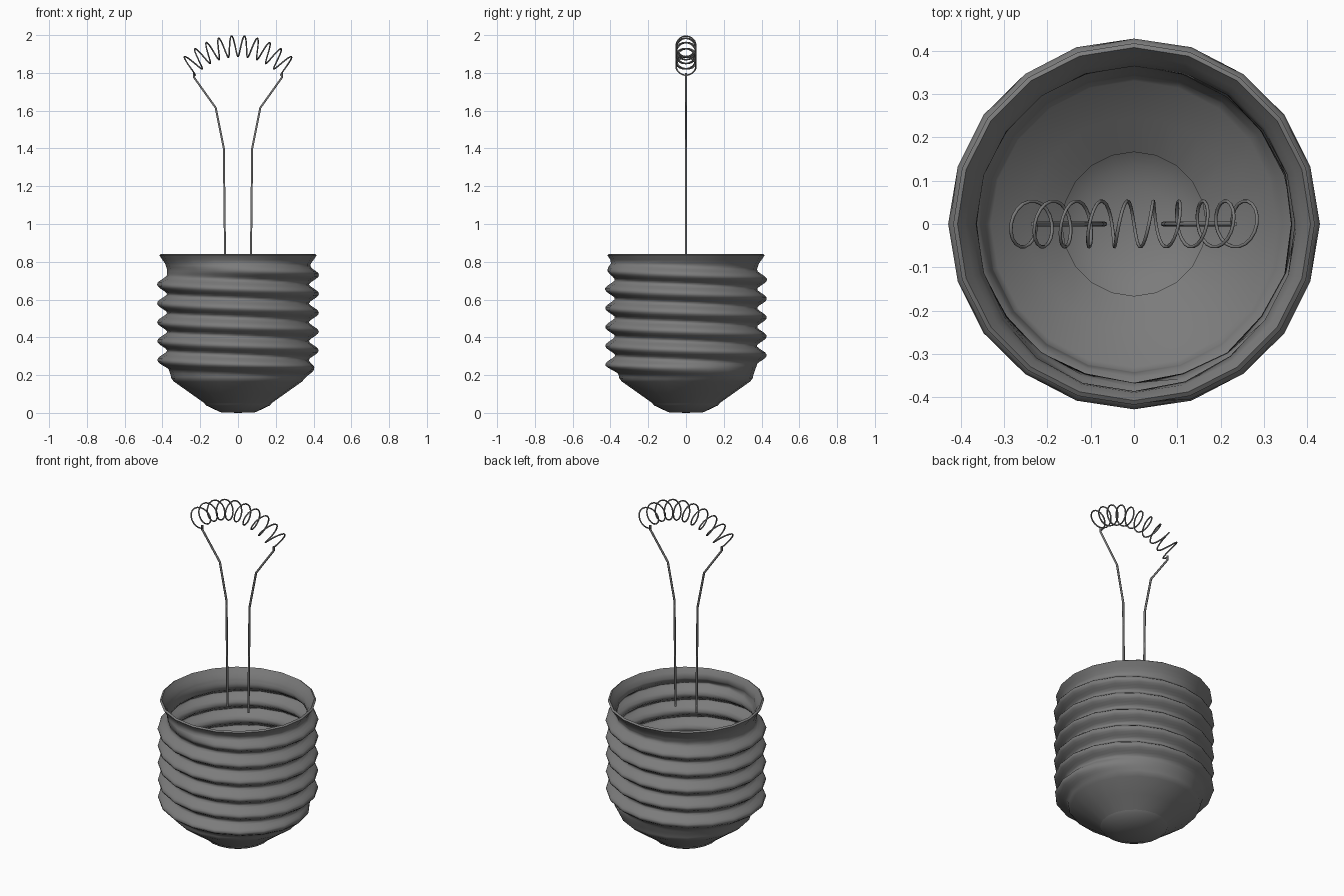
import bpy, bmesh, math

if "Cube" in bpy.data.objects:
    bpy.data.objects.remove(bpy.data.objects["Cube"])

SIDES = 20
PITCH = 0.1

# Dark grey metal
metal = bpy.data.materials.new("dark_metal")
metal.diffuse_color = (0.2, 0.2, 0.2, 1)
metal.use_nodes = True
metal.node_tree.nodes["Principled BSDF"].inputs["Base Color"].default_value = metal.diffuse_color


def lerp_profile(points, z):
    """Radius at height z from a list of (z, r) points."""
    for (z0, r0), (z1, r1) in zip(points, points[1:]):
        if z <= z1:
            return r0 + (r1 - r0) * (z - z0) / (z1 - z0)
    return points[-1][1]


def smooth(t):
    t = max(0.0, min(1.0, t))
    return t * t * (3 - 2 * t)


def lathe(name, heights, radius, cap=None, thickness=0, angle=40):
    """Revolve rings of radius(z, theta); optionally close to a centre point."""
    bm = bmesh.new()
    rings = []
    for z in heights:
        ring = []
        for i in range(SIDES):
            a = 2 * math.pi * i / SIDES
            r = radius(z, a)
            ring.append(bm.verts.new((r * math.cos(a), r * math.sin(a), z)))
        rings.append(ring)
    for lo, hi in zip(rings, rings[1:]):
        for i in range(SIDES):
            j = (i + 1) % SIDES
            bm.faces.new((lo[i], lo[j], hi[j], hi[i]))
    if cap is not None:
        c = bm.verts.new((0, 0, cap))
        for i in range(SIDES):
            bm.faces.new((c, rings[0][(i + 1) % SIDES], rings[0][i]))
    me = bpy.data.meshes.new(name)
    bm.to_mesh(me)
    bm.free()
    me.materials.append(metal)
    ob = bpy.data.objects.new(name, me)
    bpy.context.collection.objects.link(ob)
    bpy.ops.object.select_all(action='DESELECT')
    ob.select_set(True)
    bpy.context.view_layer.objects.active = ob
    if thickness:
        mod = ob.modifiers.new("thickness", 'SOLIDIFY')
        mod.thickness = thickness
        mod.offset = -1
        bpy.ops.object.modifier_apply(modifier=mod.name)
    bpy.ops.object.shade_smooth_by_angle(angle=math.radians(angle))
    return ob


def wire(name, points, radius):
    cu = bpy.data.curves.new(name, 'CURVE')
    cu.dimensions = '3D'
    cu.bevel_depth = radius
    cu.bevel_resolution = 1
    cu.use_fill_caps = True
    cu.materials.append(metal)
    sp = cu.splines.new('POLY')
    sp.points.add(len(points) - 1)
    for p, co in zip(sp.points, points):
        p.co = (*co, 1)
    ob = bpy.data.objects.new(name, cu)
    bpy.context.collection.objects.link(ob)
    return ob


# Screw shell: flared rim, helical thread, tapered bottom
shell = [(0.048, 0.173), (0.165, 0.338), (0.18, 0.352), (0.205, 0.358),
         (0.25, 0.374), (0.76, 0.376), (0.79, 0.386), (0.835, 0.417)]


def shell_radius(z, a):
    first = 0.73 - PITCH * a / (2 * math.pi)
    crest = first + PITCH * round((z - first) / PITCH)
    fade = smooth((crest - 0.205) / 0.04) * smooth((0.775 - crest) / 0.03)
    bump = (0.5 + 0.5 * math.cos(2 * math.pi * (z - crest) / PITCH)) ** 0.8
    return lerp_profile(shell, z) + 0.053 * bump * fade


heights = [0.048, 0.105, 0.165, 0.18]
heights += [0.19 + 0.01 * i for i in range(61)] + [0.81, 0.835]
lathe("screw_shell", heights, shell_radius, thickness=0.012, angle=75)

# Shallow contact bowl at the bottom
contact = [(0.003, 0.09), (0.022, 0.133), (0.04, 0.17), (0.05, 0.18)]
lathe("bottom_contact", [z for z, r in contact],
      lambda z, a: lerp_profile(contact, z), cap=0.0)

# Bent support wires
for side, name in ((-1, "left_support_wire"), (1, "right_support_wire")):
    path = [(0.068, 0.78), (0.075, 1.40), (0.118, 1.615),
            (0.232, 1.775), (0.232, 1.80)]
    wire(name, [(side * x, 0, z) for x, z in path], 0.006)

# Coiled filament on an arc
TURNS, STEPS = 10, 18
coil = []
for i in range(TURNS * STEPS + 1):
    t = i / (TURNS * STEPS)
    arc = math.radians(-47.5 + 95 * t)
    ph = 2 * math.pi * TURNS * t
    r = 0.3625 - 0.055 * math.cos(ph)
    coil.append((r * math.sin(arc), -0.053 * math.sin(ph),
                 1.579 + r * math.cos(arc)))
wire("filament_coil", coil, 0.004)
